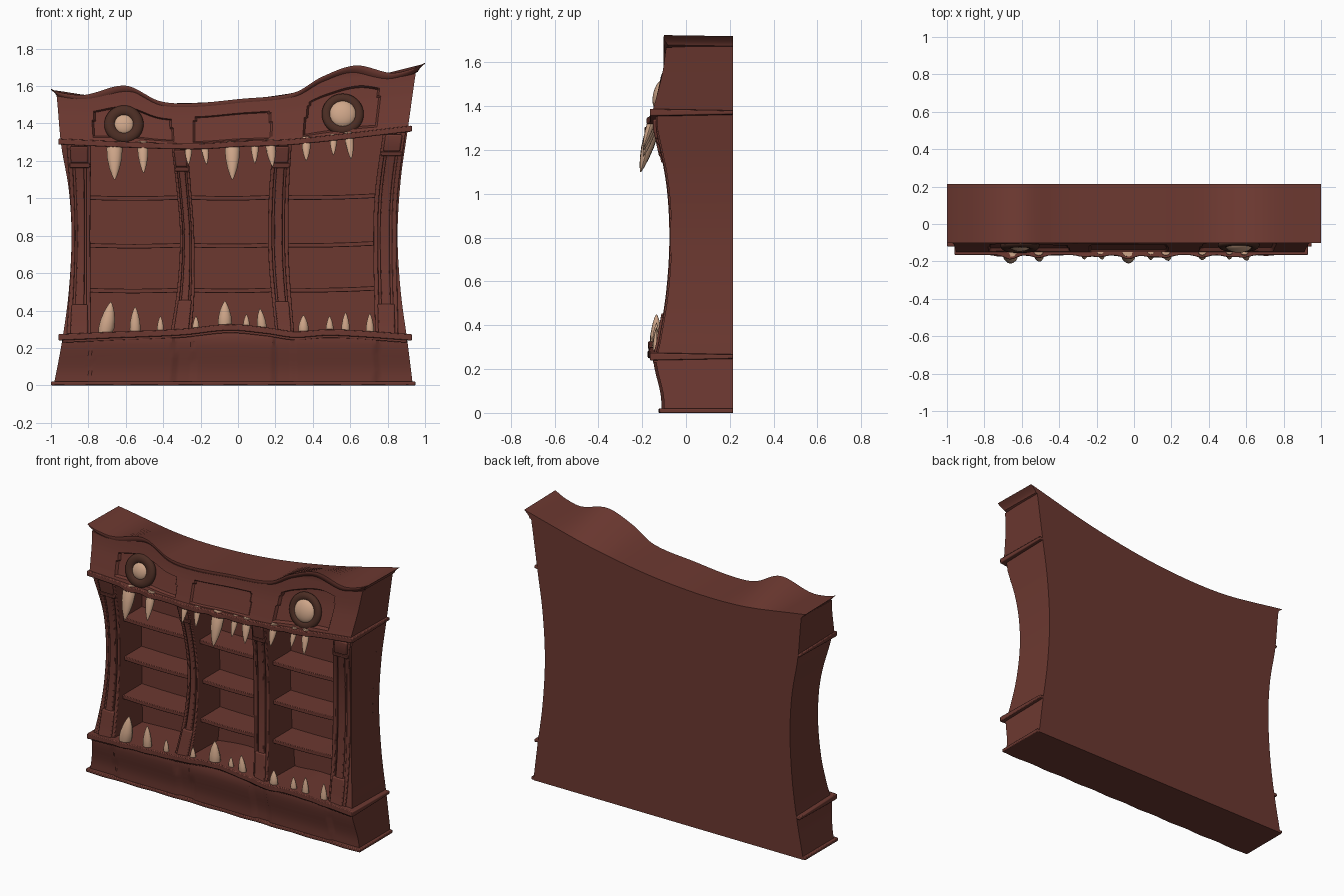
import bpy, bmesh, math
from mathutils import Vector

if "Cube" in bpy.data.objects:
    bpy.data.objects.remove(bpy.data.objects["Cube"])


def material(name, rgb):
    m = bpy.data.materials.new(name)
    m.diffuse_color = (*rgb, 1)
    m.use_nodes = True
    m.node_tree.nodes["Principled BSDF"].inputs["Base Color"].default_value = m.diffuse_color
    return m


WOOD = material("red_brown_wood", (0.150, 0.040, 0.030))
DARK = material("dark_socket", (0.070, 0.026, 0.017))
BONE = material("bone", (0.62, 0.38, 0.25))


def curve(*pts):
    """Smooth curve through (t, value) points."""
    def slope(i):
        a, b = pts[max(i - 1, 0)], pts[min(i + 1, len(pts) - 1)]
        return (b[1] - a[1]) / (b[0] - a[0])

    def f(t):
        t = min(max(t, pts[0][0]), pts[-1][0])
        i = 0
        while i < len(pts) - 2 and t > pts[i + 1][0]:
            i += 1
        (t0, p0), (t1, p1) = pts[i], pts[i + 1]
        d = t1 - t0
        s = (t - t0) / d
        return ((2*s**3 - 3*s*s + 1) * p0 + (s**3 - 2*s*s + s) * d * slope(i)
                + (3*s*s - 2*s**3) * p1 + (s**3 - s*s) * d * slope(i + 1))
    return f


def mix(a, b, t):
    return a + (b - a) * t


def finish(name, bm, mat, bevel=0):
    bmesh.ops.recalc_face_normals(bm, faces=bm.faces)
    me = bpy.data.meshes.new(name)
    bm.to_mesh(me)
    bm.free()
    me.materials.append(mat)
    ob = bpy.data.objects.new(name, me)
    bpy.context.collection.objects.link(ob)
    if bevel:
        m = ob.modifiers.new("soft_edges", 'BEVEL')
        m.width, m.segments, m.limit_method, m.angle_limit = bevel, 2, 'ANGLE', 0.9
    bpy.ops.object.select_all(action='DESELECT')
    bpy.context.view_layer.objects.active = ob
    ob.select_set(True)
    bpy.ops.object.shade_smooth_by_angle(angle=math.radians(35))
    return ob


def slab(name, f, nu, nv, bevel=0, mat=WOOD):
    """Solid between a front grid f(u,v,0) and a back grid f(u,v,1)."""
    bm = bmesh.new()
    g = [[[bm.verts.new(f(i / nu, j / nv, w)) for j in range(nv + 1)]
          for i in range(nu + 1)] for w in (0, 1)]
    for w in (0, 1):
        for i in range(nu):
            for j in range(nv):
                bm.faces.new((g[w][i][j], g[w][i+1][j], g[w][i+1][j+1], g[w][i][j+1]))
    rim = ([(i, 0) for i in range(nu)] + [(nu, j) for j in range(nv)]
           + [(i, nv) for i in range(nu, 0, -1)] + [(0, j) for j in range(nv, 0, -1)])
    for (a, b), (c, d) in zip(rim, rim[1:] + rim[:1]):
        bm.faces.new((g[0][a][b], g[0][c][d], g[1][c][d], g[1][a][b]))
    return finish(name, bm, mat, bevel)


# Shared outlines: sides, front bow, lip heights and top edges
BACK = 0.215
left = curve((0, -.985), (.24, -.94), (.5, -.905), (.8, -.89), (1.05, -.905), (1.28, -.945), (1.5, -.965), (1.6, -.975))
right = curve((0, .935), (.24, .905), (.5, .87), (.8, .853), (1.1, .87), (1.35, .905), (1.6, .94), (1.7, .955))
bow = curve((0, -.10), (.08, -.103), (.24, -.137), (.32, -.122), (.55, -.085), (.8, -.07), (1.05, -.085), (1.3, -.135))
low = curve((-1, .255), (-.7, .268), (-.3, .285), (-.05, .31), (.15, .293), (.3, .272), (.5, .283), (.95, .255))
high = curve((-1, 1.305), (-.5, 1.283), (-.2, 1.278), (0, 1.29), (.3, 1.302), (.95, 1.375))
top = curve((-1, 1.585), (-.95, 1.565), (-.82, 1.553), (-.6, 1.602), (-.42, 1.52), (-.25, 1.508), (0, 1.53),
            (.3, 1.565), (.45, 1.65), (.63, 1.71), (.82, 1.67), (.93, 1.692), (1, 1.725))
top_back = curve((-1, 1.58), (-.5, 1.512), (0, 1.525), (.5, 1.60), (1, 1.72))
lean = curve((0, -.155), (.06, -.138), (.18, -.108), (.32, -.088))


def across(u, z):
    return mix(left(z), right(z), u)


# Teeth: x, root z, tip z, width, sideways lean
UPPER = [(-.66, 1.285, 1.10, .085, 0), (-.51, 1.285, 1.135, .058, .005), (-.265, 1.27, 1.18, .04, 0),
         (-.18, 1.275, 1.18, .04, .012), (-.03, 1.285, 1.10, .08, 0), (.09, 1.29, 1.185, .042, 0),
         (.17, 1.295, 1.17, .055, .015), (.365, 1.31, 1.20, .05, 0), (.51, 1.325, 1.23, .04, 0),
         (.59, 1.335, 1.21, .048, .015)]
LOWER = [(-.71, .27, .445, .085, .03), (-.55, .27, .42, .058, 0), (-.415, .28, .37, .036, 0),
         (-.225, .285, .37, .038, 0), (-.07, .30, .45, .075, 0), (.045, .30, .38, .036, 0),
         (.13, .295, .41, .05, -.012), (.35, .275, .375, .055, 0), (.49, .275, .37, .042, 0),
         (.575, .27, .39, .045, 0), (.705, .26, .385, .045, 0)]


def tooth(name, root, tip, r):
    bm = bmesh.new()
    rings = []
    for t, s in ((0, .8), (.2, 1), (.45, .92), (.7, .66), (.88, .36), (1, .08)):
        c = root.lerp(tip, t)
        rings.append([bm.verts.new(c + Vector((math.cos(a), .75 * math.sin(a), 0)) * r * s)
                      for a in (k * math.tau / 12 for k in range(12))])
    for A, B in zip(rings, rings[1:]):
        for k in range(12):
            bm.faces.new((A[k], A[k-1], B[k-1], B[k]))
    bm.faces.new(rings[0])
    bm.faces.new(rings[-1])
    finish(name, bm, BONE)


for x, z0, z1, w, s in UPPER:
    reach = .025 + .2 * (z0 - z1)
    tooth("upper_tooth", Vector((x, -.15, z0 + .02)), Vector((x + s, -.145 - reach, z1)), w / 2)
for x, z0, z1, w, s in LOWER:
    tooth("lower_tooth", Vector((x, -.135, z0)), Vector((x + s, -.135, z1)), w / 2)


# Plinth with panels bulging under each bay
def plinth(u, v, w):
    z = v * low(across(u, .2))
    x = across(u, z)
    in_bay = any(a < x < b for a, b in ((-.79, -.34), (-.24, .2), (.29, .74)))
    return x, BACK if w else bow(z) - (.012 if in_bay else 0), z


slab("plinth", plinth, 110, 10)
slab("foot_moulding", lambda u, v, w: (mix(-1, .95, u), BACK if w else -.12 - .006 * math.sin(u * 25) ** 2, v * .02),
     50, 1, .005)


# Lips carrying the teeth, swelling at each upper tooth
def lip(level, half, teeth, grow):
    def f(u, v, w):
        X = mix(-.96, .93, u)
        swell = sum(s[3] / .085 * math.exp(-((X - s[0]) / .045) ** 2) for s in teeth)
        z = level(X) + (v - .5) * 2 * (half * .55 if w else half)
        return X, BACK if w else -.165 - grow * min(swell, 1), z
    return f


slab("lower_lip", lip(low, .017, LOWER, .010), 90, 1, .005)
slab("upper_lip", lip(high, .016, UPPER, .025), 90, 1, .005)
slab("lower_lip_step", lambda u, v, w: (across(u, .25), BACK if w else -.15,
                                        low(across(u, .25)) - .03 + .025 * v), 60, 1, .004)

# Back panel
slab("back_panel", lambda u, v, w: (across(u, mix(.2, 1.4, v)), mix(.15, BACK, w), mix(.2, 1.4, v)), 4, 24)

# Pillars: centre line and half width over height
PILLARS = [(curve((.28, -.85), (.8, -.84), (1.3, -.85)), curve((.28, .065), (.8, .05), (1.3, .065))),
           (curve((.28, -.305), (.5, -.28), (.8, -.272), (1.05, -.29), (1.3, -.315)), curve((.28, .056), (.8, .038), (1.3, .043))),
           (curve((.28, .25), (.6, .222), (.8, .215), (1.05, .22), (1.3, .238)), curve((.28, .05), (.8, .055), (1.3, .05))),
           (curve((.28, .795), (.8, .785), (1.05, .795), (1.38, .84)), curve((.28, .062), (.8, .062), (1.38, .06)))]


def strip(c, h, a, b, z0, z1, out, back):
    """Upright strip covering pillar widths a..b, standing 'out' before the bow."""
    def f(u, v, w):
        z = mix(z0, z1, v)
        return c(z) + h(z) * mix(a, b, u), back if w else bow(z) - out, z
    return f


for n, (c, h) in enumerate(PILLARS):
    zt = high(c(1.3)) + .01
    zb = low(c(.3))
    slab("pillar_wall", strip(c, h, -1, 1, zb - .02, zt, -.014, .17), 2, 24)
    for a, b in ((-1, -.6), (.6, 1)):
        slab("pillar_rail", strip(c, h, a, b, zb, zt, .003, -.03), 1, 24, .005)
    slab("pillar_core", strip(c, h, -.4, .4, zb + .04, zt - .07, .006, -.03), 2, 24, .006)
    slab("pillar_foot", strip(c, h, -.72, .72, zb, zb + .17, .014, -.05), 1, 4, .006)
    slab("pillar_cap", strip(c, h, -.75, .75, zt - .12, zt - .03, .016, -.05), 1, 4, .008)
    slab("pillar_cap_band", strip(c, h, -.9, .9, zt - .145, zt - .12, .012, -.05), 1, 2, .004)

# Outer side walls
for name, edge, c in (("left_side", left, PILLARS[0][0]), ("right_side", right, PILLARS[3][0])):
    slab(name, lambda u, v, w: (mix(edge(mix(.2, 1.38, v)), c(mix(.2, 1.38, v)), u),
                                BACK if w else bow(mix(.2, 1.38, v)) + .004, mix(.2, 1.38, v)), 1, 28)

# Shelves, sagging slightly, three in each bay
for (c0, _), (c1, _), tilt in zip(PILLARS, PILLARS[1:], (0, .002, .012)):
    for level in (.51, .75, 1.005):
        def shelf(u, v, w):
            z = level + tilt * u - .006 * math.sin(math.pi * u)
            return mix(c0(z), c1(z), u), .17 if w else bow(z) + .045, z + (v - .5) * .024
        slab("shelf", shelf, 8, 1, .003)

# Header with three recessed panels
PANELS = [(-.775, -.355, .14, .67, .016), (-.24, .18, .10, .74, .010), (.365, .75, .12, .73, .018)]


def header(u, v, w):
    X = across(u, 1.45)
    z = mix(high(X), mix(top(X), top_back(X), w) - .02, v)
    x = across(u, z)
    if w:
        return x, BACK, z
    sink = sum(d for a, b, lo, hi, d in PANELS
               if a + .05 * max(v - .45, 0) < X < b - .05 * max(v - .45, 0) and lo < v < hi)
    return x, lean(z - high(X)) + sink, z


slab("header", header, 180, 32)


# Crown flaring out along the top edge
def crown(u, v, w):
    X = mix(-1, 1, u)
    x = X * mix(.962, 1, v ** 1.5)
    z = mix(top(X), top_back(X), w) - .045 * (1 - v)
    return x, BACK if w else -.082 - .02 * math.sin(v * math.pi * .6), z


slab("crown", crown, 100, 5)

# Eyes: dark sockets with pale eyeballs
for x, z, R, r in ((-.61, 1.395, .105, .056), (.56, 1.45, .112, .074)):
    y = lean(z - high(x)) + .008
    minor = (R - r) / 2 + .006
    bpy.ops.mesh.primitive_torus_add(major_radius=R - minor, minor_radius=minor, major_segments=36,
                                     minor_segments=12, location=(x, y, z),
                                     rotation=(math.radians(78), 0, 0))
    socket = bpy.context.object
    socket.name = "eye_socket"
    socket.scale.z = .75
    socket.data.materials.append(DARK)
    bpy.ops.object.shade_smooth()
    bpy.ops.mesh.primitive_uv_sphere_add(segments=24, ring_count=14, radius=r, location=(x, y, z),
                                         rotation=(math.radians(78), 0, 0))
    ball = bpy.context.object
    ball.name = "eyeball"
    ball.scale.z = .5
    ball.data.materials.append(BONE)
    bpy.ops.object.shade_smooth()
